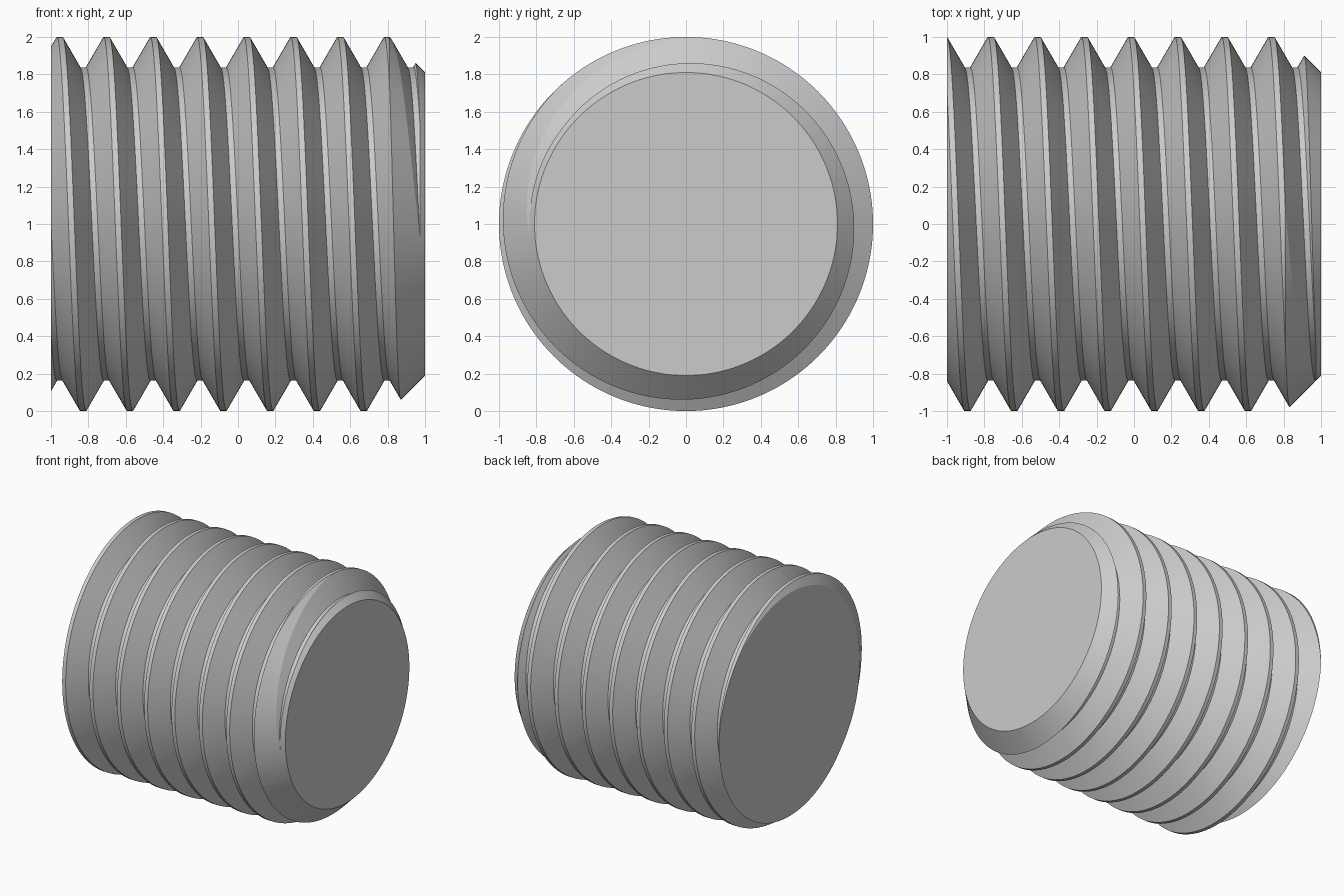
import bpy, bmesh
from math import sin, cos, pi, sqrt, radians

cube = bpy.data.objects.get("Cube")
if cube:
    bpy.data.objects.remove(cube)

PITCH = 0.25
CREST_R = 1.0
FLAT = PITCH / 8                        # width of crest and root flats
FLANK = PITCH / 2 - FLAT                # axial length of a 60 degree flank
ROOT_R = CREST_R - FLANK * sqrt(3)
START = -0.953                          # crest centre at the top
SEGS = 160
TURNS = range(-2, 11)

steel = bpy.data.materials.new("steel grey")
steel.use_nodes = True
grey = (0.6, 0.6, 0.6, 1)
steel.diffuse_color = grey
steel.node_tree.nodes["Principled BSDF"].inputs["Base Color"].default_value = grey


def make_object(name, bm):
    bmesh.ops.recalc_face_normals(bm, faces=bm.faces)
    mesh = bpy.data.meshes.new(name)
    bm.to_mesh(mesh)
    bm.free()
    mesh.materials.append(steel)
    obj = bpy.data.objects.new(name, mesh)
    bpy.context.collection.objects.link(obj)
    return obj


# Thread surface: one tooth profile repeated along x, sheared into a helix
tooth = [(-FLAT / 2, CREST_R), (FLAT / 2, CREST_R),
         (FLAT / 2 + FLANK, ROOT_R), (FLAT * 1.5 + FLANK, ROOT_R)]
profile = [(START + t * PITCH + dx, r) for t in TURNS for dx, r in tooth]
bm = bmesh.new()
rows = []
for i in range(SEGS):
    a = 2 * pi * i / SEGS
    rows.append([bm.verts.new((x + PITCH * i / SEGS, -r * sin(a), 1 + r * cos(a)))
                 for x, r in profile])
# Closing the ring moves on by one whole tooth
rows.append(rows[0][len(tooth):])
for a, b in zip(rows, rows[1:]):
    for j in range(min(len(a), len(b)) - 1):
        bm.faces.new((a[j], a[j + 1], b[j + 1], b[j]))

# Trim both ends and cap them to get a closed solid
for side in (-1, 1):
    bmesh.ops.bisect_plane(bm, geom=bm.verts[:] + bm.edges[:] + bm.faces[:],
                           plane_co=(side * 1.08, 0, 0), plane_no=(side, 0, 0),
                           clear_outer=True)
    rim = [e for e in bm.edges if e.is_boundary and e.verts[0].co.x * side > 1.07
           and e.verts[1].co.x * side > 1.07]
    bmesh.ops.edgeloop_fill(bm, edges=rim)
stud = make_object("threaded_stud", bm)

# Bar blank: square cut on the left, 45 degree chamfer on the right
bm = bmesh.new()
blank = [(-1, 1.05), (0.76, 1.05), (1, 0.81)]
rings = [[bm.verts.new((x, -r * sin(2 * pi * i / SEGS), 1 + r * cos(2 * pi * i / SEGS)))
          for i in range(SEGS)] for x, r in blank]
for a, b in zip(rings, rings[1:]):
    for i in range(SEGS):
        k = (i + 1) % SEGS
        bm.faces.new((a[i], a[k], b[k], b[i]))
bm.faces.new(rings[0])
bm.faces.new(rings[-1])
cutter = make_object("chamfered_blank", bm)
cutter.hide_render = True

# Keep only the thread that lies inside the blank
mod = stud.modifiers.new("end cuts", "BOOLEAN")
mod.operation = "INTERSECT"
mod.solver = "EXACT"
mod.object = cutter
bpy.ops.object.select_all(action="DESELECT")
stud.select_set(True)
bpy.context.view_layer.objects.active = stud
bpy.ops.object.modifier_apply(modifier=mod.name)
bpy.data.objects.remove(cutter)
bpy.ops.object.shade_smooth_by_angle(angle=radians(12))
